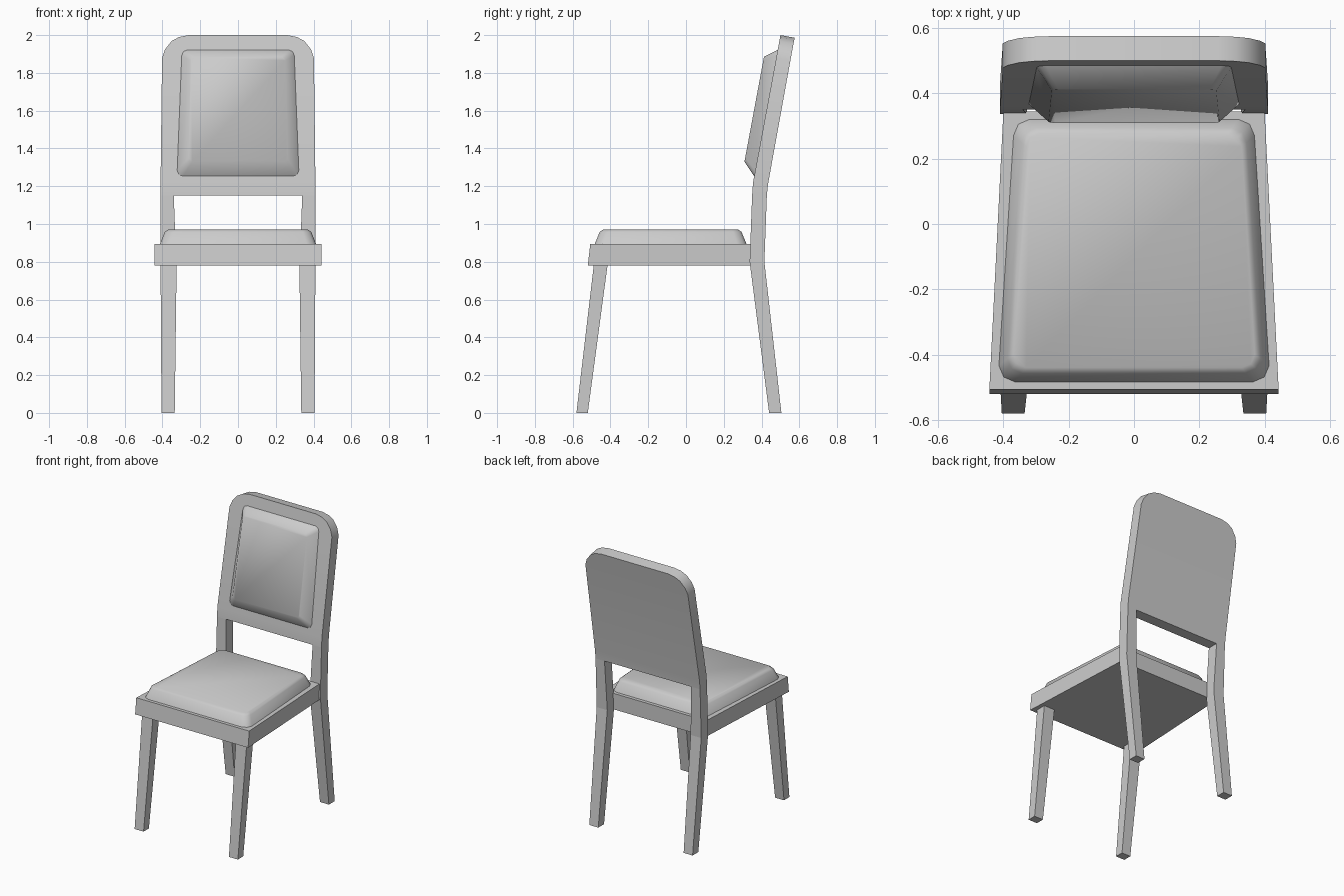
import bpy, bmesh, math

if "Cube" in bpy.data.objects:
    bpy.data.objects.remove(bpy.data.objects["Cube"])


def loft(name, rings, base_cap=True, smooth_angle=None):
    """Skin a list of equal-length point rings and cap the ends."""
    bm = bmesh.new()
    loops = [[bm.verts.new(p) for p in ring] for ring in rings]
    n = len(loops[0])
    for a, b in zip(loops, loops[1:]):
        for i in range(n):
            j = (i + 1) % n
            bm.faces.new((a[i], a[j], b[j], b[i]))
    if base_cap:
        bm.faces.new(loops[0])
    bm.faces.new(loops[-1])
    bmesh.ops.recalc_face_normals(bm, faces=bm.faces[:])
    mesh = bpy.data.meshes.new(name)
    bm.to_mesh(mesh)
    bm.free()
    obj = bpy.data.objects.new(name, mesh)
    bpy.context.collection.objects.link(obj)
    if smooth_angle:
        bpy.ops.object.select_all(action='DESELECT')
        obj.select_set(True)
        bpy.context.view_layer.objects.active = obj
        bpy.ops.object.shade_smooth_by_angle(angle=math.radians(smooth_angle))
    return obj


def section(x0, x1, yf, zf, yb, zb):
    """Four-sided section with separate front and back heights."""
    return [(x0, yf, zf), (x1, yf, zf), (x1, yb, zb), (x0, yb, zb)]


def pad_ring(v0, w0, v1, w1, r, h, place):
    """Rounded trapezoid ring: half width w0 at v0 and w1 at v1."""
    half = [(w0 - r, v0), (w0 - 0.3 * r, v0 + 0.3 * r), (w0, v0 + r),
            (w1, v1 - r), (w1 - 0.3 * r, v1 - 0.3 * r), (w1 - r, v1)]
    outline = half + [(-u, v) for u, v in reversed(half)]
    return [place(u, v, h) for u, v in outline]


# Legs, mirrored left and right
for s, side in ((1, "right"), (-1, "left")):
    loft("front_leg_" + side, [
        section(s * 0.335, s * 0.405, -0.58, 0, -0.52, 0),
        section(s * 0.325, s * 0.41, -0.488, 0.785, -0.415, 0.785)])
    loft("back_leg_" + side, [
        section(s * 0.335, s * 0.405, 0.44, 0, 0.505, 0),
        section(s * 0.327, s * 0.41, 0.337, 0.80, 0.415, 0.80),
        section(s * 0.34, s * 0.41, 0.35, 1.15, 0.428, 1.15)])

# Seat frame, tapering to the back
loft("seat_frame", [
    [(-0.443, -0.52, 0.78), (0.443, -0.52, 0.78), (0.40, 0.345, 0.78), (-0.40, 0.345, 0.78)],
    [(-0.443, -0.507, 0.893), (0.443, -0.507, 0.893), (0.40, 0.345, 0.893), (-0.40, 0.345, 0.893)]])

# Backrest panel, with a knee low down and rounded top corners
panel_y = lambda z: 0.355 + 0.186 * (z - 1.22)
sections = [section(-0.41, 0.41, 0.35, 1.15, 0.428, 1.15),
            section(-0.41, 0.41, 0.355, 1.22, 0.434, 1.21)]
for w, z in ((0.402, 1.88), (0.386, 1.925), (0.352, 1.968), (0.312, 1.99), (0.26, 2.0)):
    sections.append(section(-w, w, panel_y(z), z, panel_y(z) + 0.075, z - 0.014))
loft("backrest_panel", sections, smooth_angle=32)

# Seat cushion
flat = lambda u, v, h: (u, v, h)
loft("seat_cushion", [
    pad_ring(-0.485, 0.415, 0.322, 0.37, 0.05, 0.89, flat),
    pad_ring(-0.457, 0.388, 0.294, 0.345, 0.045, 0.958, flat),
    pad_ring(-0.44, 0.37, 0.277, 0.33, 0.04, 0.97, flat)],
    base_cap=False, smooth_angle=80)

# Back cushion, leaning with the panel
lean = lambda u, v, h: (u, panel_y(v) - h, v)
loft("back_cushion", [
    pad_ring(1.253, 0.322, 1.922, 0.298, 0.03, 0.0, lean),
    pad_ring(1.33, 0.262, 1.886, 0.252, 0.02, 0.066, lean)],
    base_cap=False, smooth_angle=80)
